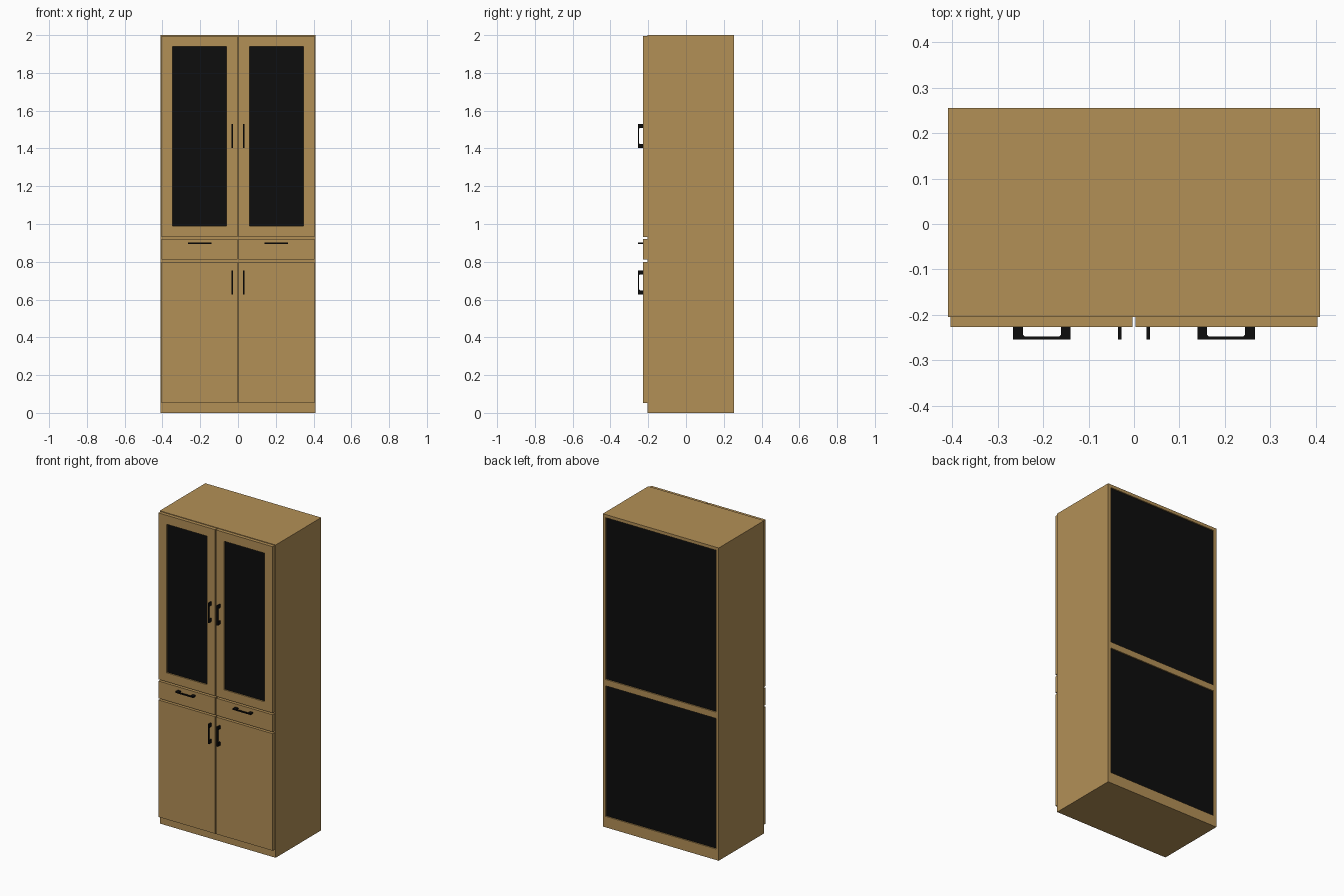
import bpy
import bmesh
from mathutils import Matrix, Vector

default_cube = bpy.data.objects.get("Cube")
if default_cube:
    bpy.data.objects.remove(default_cube, do_unlink=True)


def make_material(name, color):
    mat = bpy.data.materials.new(name)
    mat.use_nodes = True
    mat.diffuse_color = color
    mat.node_tree.nodes["Principled BSDF"].inputs["Base Color"].default_value = color
    return mat


WOOD = make_material("oak wood", (0.45, 0.277, 0.094, 1))
BLACK = make_material("matte black", (0.004, 0.004, 0.004, 1))


def finish(name, bm, *materials):
    bmesh.ops.recalc_face_normals(bm, faces=bm.faces)
    mesh = bpy.data.meshes.new(name)
    bm.to_mesh(mesh)
    bm.free()
    for mat in materials:
        mesh.materials.append(mat)
    obj = bpy.data.objects.new(name, mesh)
    bpy.context.collection.objects.link(obj)


def box_bmesh(x, y, z):
    """Box from (min, max) pairs."""
    bm = bmesh.new()
    bmesh.ops.create_cube(bm, size=1)
    size = Vector([b - a for a, b in (x, y, z)])
    mid = Vector([(a + b) / 2 for a, b in (x, y, z)])
    bmesh.ops.scale(bm, verts=bm.verts, vec=size)
    bmesh.ops.translate(bm, verts=bm.verts, vec=mid)
    return bm


def box(name, x, y, z, mat=WOOD):
    finish(name, box_bmesh(x, y, z), mat)


def glazed_door(name, x, y, z, margin, recess):
    """Framed door whose inset front face is dark glass."""
    bm = box_bmesh(x, y, z)
    bm.normal_update()
    pane = min(bm.faces, key=lambda f: f.calc_center_median().y)
    bmesh.ops.inset_individual(bm, faces=[pane], thickness=margin, use_even_offset=True)
    out = bmesh.ops.extrude_discrete_faces(bm, faces=[pane])["faces"][0]
    bmesh.ops.translate(bm, verts=out.verts[:], vec=(0, recess, 0))
    out.material_index = 1
    finish(name, bm, WOOD, BLACK)


def handle(name, center, vertical):
    """Bracket handle: two posts and a thin grip, extruded from one outline."""
    half, post, depth, grip, width = 0.063, 0.021, 0.027, 0.006, 0.008
    inner, bend = half - post, 0.004
    side = [(half, 0), (half, -depth)]
    hollow = [(inner - bend, grip - depth), (inner, grip + bend - depth), (inner, 0)]
    outline = side + [(-u, v) for u, v in reversed(side)]
    outline += [(-u, v) for u, v in reversed(hollow)] + hollow
    bm = bmesh.new()
    face = bm.faces.new([bm.verts.new((u, v, -width / 2)) for u, v in outline])
    top = bmesh.ops.extrude_face_region(bm, geom=[face], use_keep_orig=True)["geom"]
    bmesh.ops.translate(bm, vec=(0, 0, width),
                        verts=[g for g in top if isinstance(g, bmesh.types.BMVert)])
    if vertical:
        bmesh.ops.rotate(bm, verts=bm.verts, matrix=Matrix.Rotation(1.5707963, 3, 'Y'))
    bmesh.ops.translate(bm, verts=bm.verts, vec=center)
    finish(name, bm, BLACK)


# Main dimensions
W, FRONT, BACK, TOP, T = 0.41, -0.205, 0.255, 2.0, 0.02
FACE = -0.227
depth = (FRONT, BACK)
inside = (-W + T, W - T)

# Carcass boards
box("top_board", inside, depth, (TOP - T, TOP))
box("middle_rail", inside, depth, (0.905, 0.945))
box("bottom_plinth", inside, depth, (0, 0.07))
box("drawer_rail", inside, (FRONT, 0.2), (0.795, 0.815))

# Recessed back panels
for name, z in (("upper", (0.945, TOP - T)), ("lower", (0.07, 0.905))):
    box(name + "_back_panel", inside, (BACK - 0.016, BACK - 0.008), z, BLACK)

# Centre dividers
for name, z in (("upper", (0.945, TOP - T)), ("drawer", (0.815, 0.905)),
                ("lower", (0.07, 0.795))):
    box(name + "_divider", (-0.01, 0.01), (FRONT, 0.2), z)

# Mirrored sides, doors, drawers and handles
for label, s in (("left", 1), ("right", -1)):
    def span(a, b):
        return tuple(sorted((s * a, s * b)))

    front_x, front_y = span(0.003, 0.404), (FACE, FRONT)
    box(label + "_side_board", span(W - T, W), depth, (0, TOP))
    glazed_door(label + "_glass_door", front_x, front_y, (0.932, 1.996), 0.057, 0.008)
    box(label + "_drawer_front", front_x, front_y, (0.811, 0.921))
    box(label + "_lower_door", front_x, front_y, (0.052, 0.8))
    handle(label + "_glass_door_handle", (s * 0.031, FACE, 1.466), True)
    handle(label + "_drawer_handle", (s * 0.203, FACE, 0.897), False)
    handle(label + "_lower_door_handle", (s * 0.031, FACE, 0.691), True)
